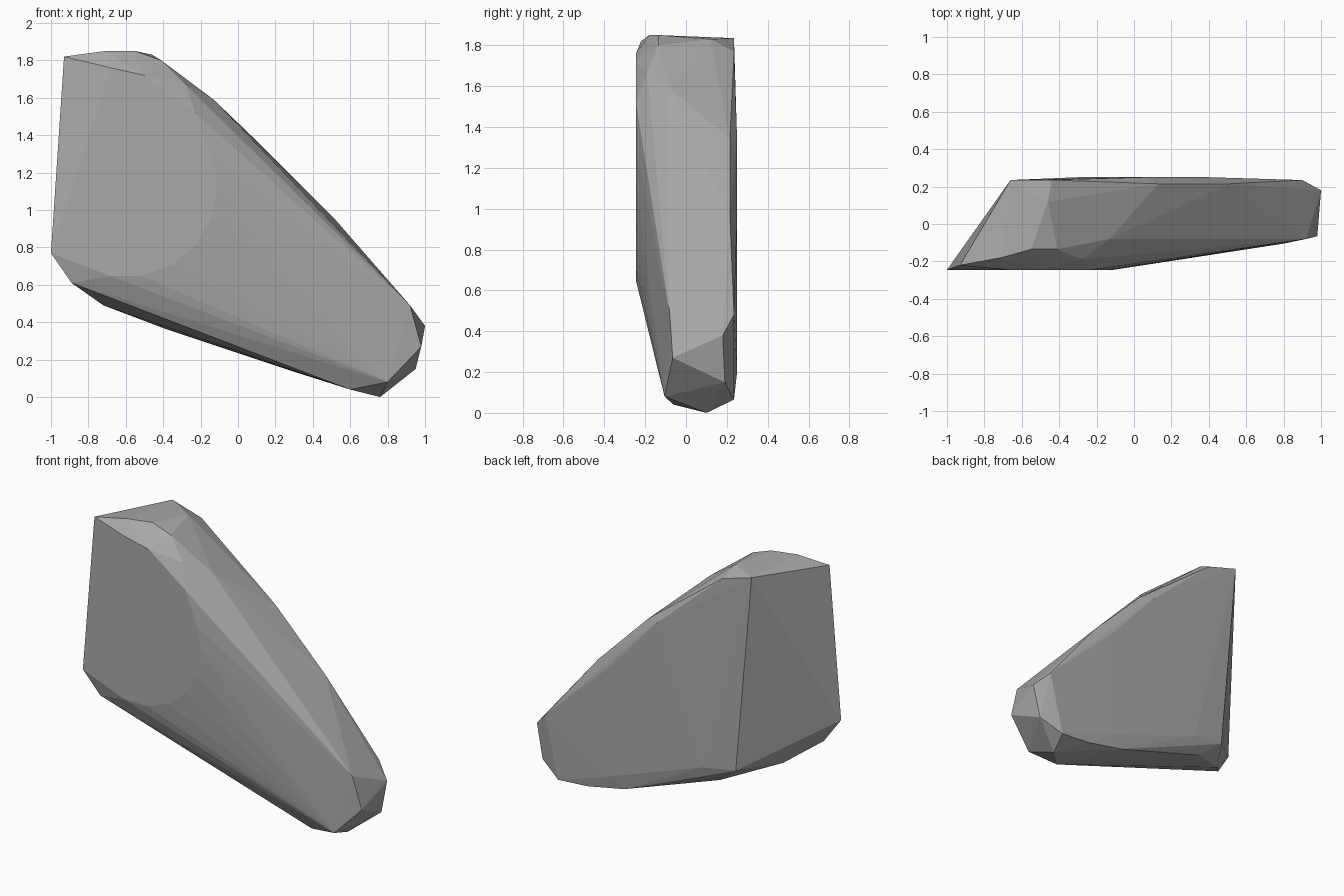
import bpy
import bmesh
from math import cos, sin, radians
from mathutils import Vector

default_cube = bpy.data.objects.get("Cube")
if default_cube:
    bpy.data.objects.remove(default_cube, do_unlink=True)


def make_material(name, colour):
    material = bpy.data.materials.new(name)
    material.use_nodes = True
    material.diffuse_color = colour
    shader = material.node_tree.nodes["Principled BSDF"]
    shader.inputs["Base Color"].default_value = colour
    shader.inputs["Roughness"].default_value = 0.8
    return material


def outline(depth, profile):
    """Place an x-z outline at one depth."""
    return [Vector((x, depth, z)) for x, z in profile]


def arc(centre_x, centre_z, radius, depth, start, end, count):
    """Points along a circular arc facing the front."""
    angles = [radians(start + (end - start) * i / (count - 1)) for i in range(count)]
    return [Vector((centre_x + radius * cos(a), depth, centre_z + radius * sin(a)))
            for a in angles]


def hull_object(name, points, material):
    """Wrap a flat-faced convex skin around the given points."""
    bm = bmesh.new()
    for point in points:
        bm.verts.new(point)
    result = bmesh.ops.convex_hull(bm, input=bm.verts[:])
    unused = {g for g in result["geom_interior"] + result["geom_unused"]
              if isinstance(g, bmesh.types.BMVert) and not g.link_faces}
    bmesh.ops.delete(bm, geom=list(unused), context="VERTS")
    bmesh.ops.recalc_face_normals(bm, faces=bm.faces[:])
    mesh = bpy.data.meshes.new(name)
    bm.to_mesh(mesh)
    bm.free()
    mesh.materials.append(material)
    obj = bpy.data.objects.new(name, mesh)
    bpy.context.collection.objects.link(obj)
    return obj


stone_grey = make_material("stone grey", (0.4, 0.4, 0.4, 1.0))

# Broad front face: straight left edge and a rounded lower right corner
front_face = outline(-0.245, [(-1, 0.77), (-0.68, 1.76), (-0.5, 1.72), (-0.23, 1.52)])
front_face += arc(-0.6, 1.13, 0.49, -0.245, 20, -100, 7)

# Top cap, sloping back from the front corner
top_cap = outline(-0.135, [(-0.55, 1.85), (-0.41, 1.8)])
top_cap += [Vector(p) for p in [(-0.93, -0.22, 1.82), (-0.71, -0.18, 1.85),
                                (-0.46, 0.12, 1.83), (-0.28, -0.19, 1.67)]]

# Long sloping ridge from the top to the narrow end
ridge = outline(-0.08, [(-0.13, 1.59), (0.92, 0.49)])
ridge += outline(0.215, [(0.13, 1.34), (0.51, 0.96)])

# Slightly bulging back face
back_face = outline(0.235, [(-0.66, 1.835), (-0.44, 1.77), (-0.54, 0.485),
                            (0.3, 0.135), (0.58, 0.08), (0.8, 0.065), (0.9, 0.48)])
back_face += outline(0.25, [(0.05, 1.34), (-0.3, 0.45), (0.4, 0.2), (0.4, 0.95)])

# Chipped underside and narrow end
underside = [Vector(p) for p in [(-0.89, -0.215, 0.61), (-0.72, -0.02, 0.49),
                                 (-0.39, 0.19, 0.365), (0.6, -0.06, 0.04),
                                 (0.76, 0.1, 0)]]
narrow_end = [Vector(p) for p in [(0.8, -0.105, 0.08), (0.98, -0.065, 0.27),
                                  (0.95, 0.19, 0.15), (1, 0.18, 0.38)]]

hull_object("rock", front_face + top_cap + ridge + back_face + underside + narrow_end,
            stone_grey)
